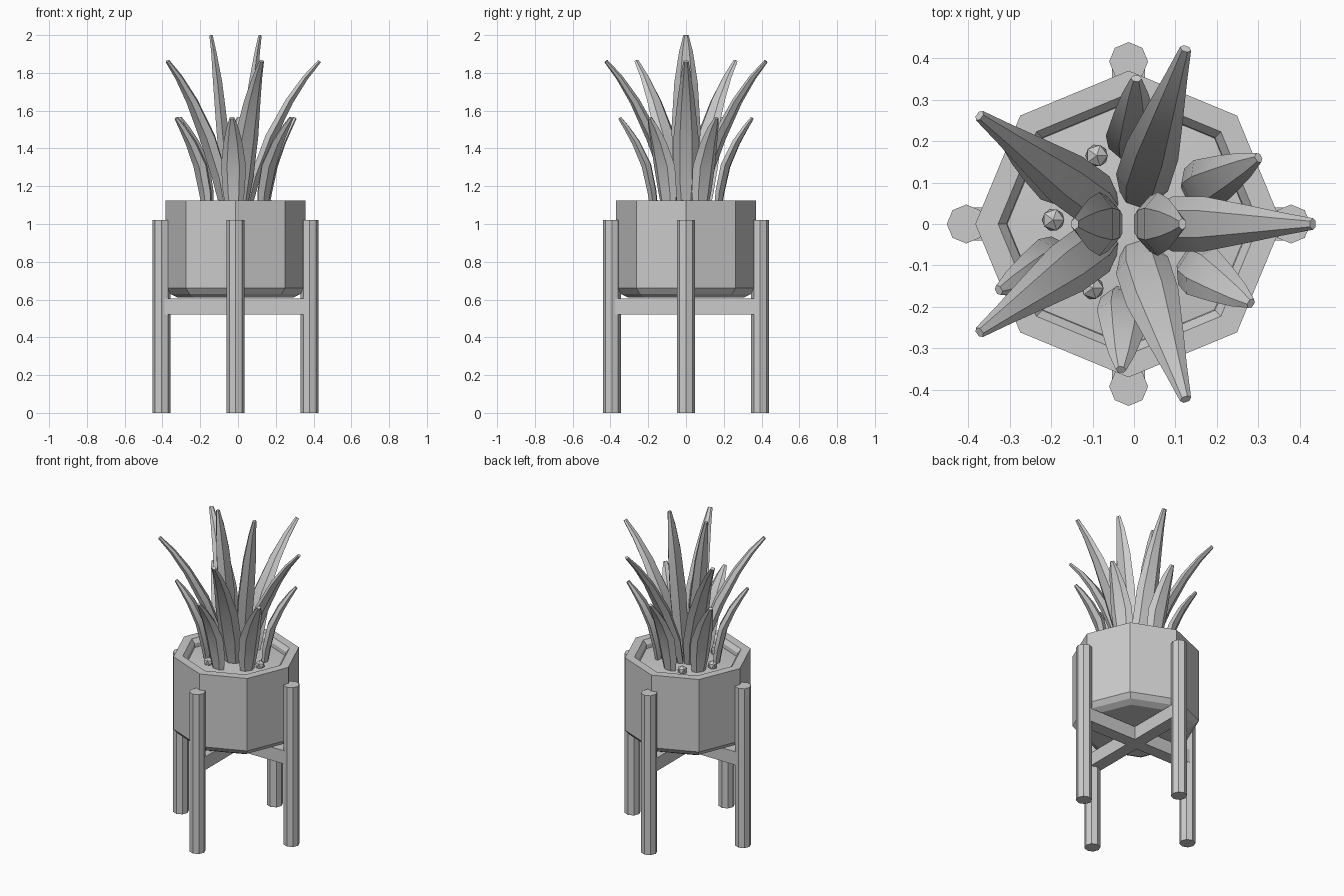
import bpy, math
from mathutils import Vector, Matrix

if "Cube" in bpy.data.objects:
    bpy.data.objects.remove(bpy.data.objects["Cube"])

CX = -0.013  # axis of the pot and stand


def make_mesh(name, verts, faces, smooth=None):
    me = bpy.data.meshes.new(name)
    me.from_pydata(verts, [], faces)
    ob = bpy.data.objects.new(name, me)
    bpy.context.collection.objects.link(ob)
    if smooth:
        bpy.ops.object.select_all(action='DESELECT')
        ob.select_set(True)
        bpy.context.view_layer.objects.active = ob
        bpy.ops.object.shade_smooth_by_angle(angle=math.radians(smooth))
    return ob


def skin(name, rings, smooth=None):
    """Join equal-sized rings into a capped tube."""
    n = len(rings[0])
    verts = [v for r in rings for v in r]
    faces = [(i * n + j, i * n + (j + 1) % n, (i + 1) * n + (j + 1) % n, (i + 1) * n + j)
             for i in range(len(rings) - 1) for j in range(n)]
    faces.append(tuple(reversed(range(n))))
    faces.append(tuple(range((len(rings) - 1) * n, len(rings) * n)))
    return make_mesh(name, verts, faces, smooth)


def lathe(name, profile, x=0, y=0, sides=8, smooth=None):
    rings = [[(x + r * math.cos(2 * math.pi * k / sides), y + r * math.sin(2 * math.pi * k / sides), z)
              for k in range(sides)] for r, z in profile]
    return skin(name, rings, smooth)


def leaf(name, angle, stations, x0=CX):
    """stations: (radius, height, half width, half thickness) along the spine."""
    turn = Matrix.Translation((x0, 0, 0)) @ Matrix.Rotation(math.radians(angle), 4, 'Z')
    pts = [Vector((s[0], 0, s[1])) for s in stations]
    rings = []
    for i, (r, z, w, t) in enumerate(stations):
        tan = (pts[min(i + 1, len(pts) - 1)] - pts[max(i - 1, 0)]).normalized()
        nrm = Vector((0, 1, 0)).cross(tan)
        rings.append([turn @ (pts[i] + Vector((0, w * math.cos(a), 0)) - nrm * t * math.sin(a))
                      for a in (k * math.pi / 3 for k in range(6))])
    ob = skin(name, rings, 30)
    return ob


# Octagonal pot with rim and hollow top
lathe("pot", [(0.305, 0.61), (0.345, 0.63), (0.37, 0.66), (0.37, 1.125),
              (0.315, 1.125), (0.295, 1.10), (0.29, 1.03)])

# Soil
lathe("soil", [(0.293, 1.03), (0.293, 1.075), (0.15, 1.09), (0.03, 1.095)], x=CX, smooth=40)
bpy.data.objects["pot"].location.x = CX

# Four legs
for k, name in enumerate(("right_leg", "back_leg", "left_leg", "front_leg")):
    a = k * math.pi / 2
    lathe(name, [(0.047, 0), (0.047, 1.022)], CX + 0.392 * math.cos(a), 0.392 * math.sin(a))

# Crossed support bars
for name, size in (("cross_bar_x", (0.76, 0.08, 0.085)), ("cross_bar_y", (0.08, 0.76, 0.085))):
    bpy.ops.mesh.primitive_cube_add(size=1, location=(CX, 0, 0.5625))
    bpy.context.object.name = name
    bpy.context.object.scale = size

# Centre leaves
tall = [(0.035, 1.06, 0.04, 0.025), (0.05, 1.25, 0.066, 0.034), (0.07, 1.5, 0.077, 0.036),
        (0.095, 1.75, 0.062, 0.028), (0.115, 1.91, 0.037, 0.016), (0.13, 2.0, 0.014, 0.01)]
for k in range(2):
    leaf(f"centre_leaf_{k + 1}", 180 * k, tall)

# Middle ring of five leaves
mid = [(0.06, 1.06, 0.04, 0.022), (0.105, 1.25, 0.066, 0.03), (0.185, 1.46, 0.066, 0.032),
       (0.285, 1.65, 0.046, 0.024), (0.37, 1.775, 0.028, 0.017), (0.445, 1.862, 0.014, 0.01)]
for k in range(5):
    leaf(f"middle_leaf_{k + 1}", 72 * k, mid)

# Outer ring of six short leaves
low = [(0.165, 1.04, 0.035, 0.018), (0.18, 1.17, 0.058, 0.026), (0.21, 1.31, 0.066, 0.028),
       (0.265, 1.43, 0.05, 0.023), (0.315, 1.51, 0.032, 0.016), (0.352, 1.562, 0.013, 0.01)]
for k in range(6):
    leaf(f"outer_leaf_{k + 1}", 27 + 60 * k, low)

# Small stones on the soil
for k, (x, y, z) in enumerate(((-0.1, -0.155, 1.1), (-0.09, 0.165, 1.1),
                               (-0.195, 0.01, 1.1), (0.17, -0.02, 1.1))):
    bpy.ops.mesh.primitive_ico_sphere_add(subdivisions=1, radius=0.03, location=(x, y, z))
    bpy.context.object.name = f"stone_{k + 1}"
